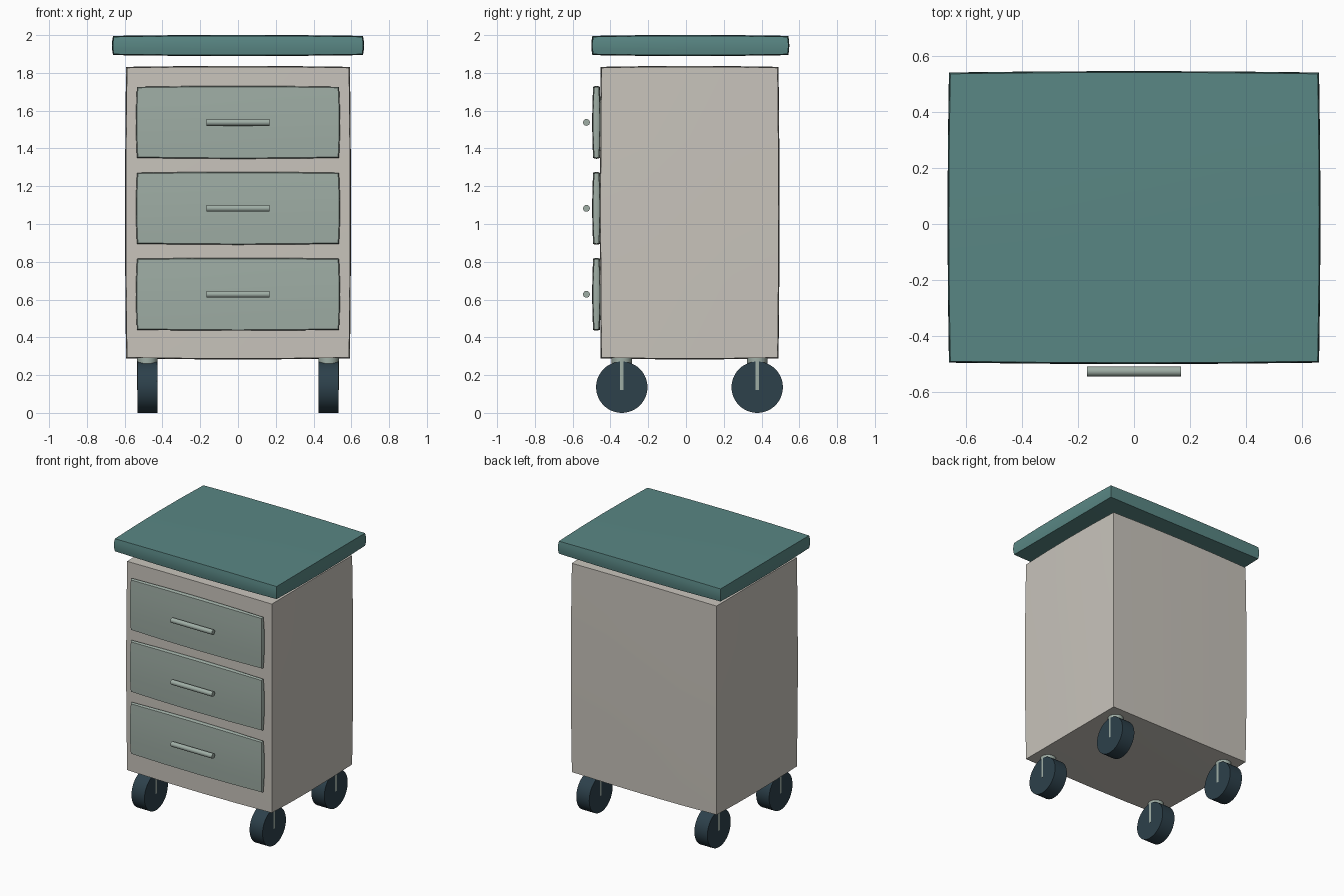
import bpy, bmesh, math
from mathutils import Matrix

if "Cube" in bpy.data.objects:
    bpy.data.objects.remove(bpy.data.objects["Cube"])


def material(name, rgb):
    m = bpy.data.materials.new(name)
    m.diffuse_color = (*rgb, 1)
    m.use_nodes = True
    m.node_tree.nodes["Principled BSDF"].inputs["Base Color"].default_value = m.diffuse_color
    return m


TEAL = material("muted teal", (0.10, 0.24, 0.23))
CREAM = material("warm grey", (0.58, 0.55, 0.50))
SAGE = material("sage green", (0.345, 0.42, 0.375))
NAVY = material("dark slate", (0.026, 0.052, 0.070))


def finish(name, bm, mat):
    bmesh.ops.recalc_face_normals(bm, faces=bm.faces)
    me = bpy.data.meshes.new(name)
    bm.to_mesh(me)
    bm.free()
    ob = bpy.data.objects.new(name, me)
    bpy.context.collection.objects.link(ob)
    me.materials.append(mat)
    bpy.ops.object.select_all(action='DESELECT')
    ob.select_set(True)
    bpy.context.view_layer.objects.active = ob
    bpy.ops.object.shade_smooth_by_angle(angle=math.radians(35))
    return ob


def pillow_box(name, centre, half, mat, bulge=0.010):
    """Box whose faces and edges swell outward very slightly."""
    bm = bmesh.new()
    bmesh.ops.create_cube(bm, size=2)
    bmesh.ops.subdivide_edges(bm, edges=bm.edges[:], cuts=3, use_grid_fill=True)
    for v in bm.verts:
        u = v.co.copy()
        for i in range(3):
            a, b = u[(i + 1) % 3], u[(i + 2) % 3]
            swell = bulge * (2 - a * a - b * b) / 2
            v.co[i] = centre[i] + u[i] * (half[i] + swell)
    return finish(name, bm, mat)


def rod(name, centre, radius, length, axis, mat, sides=32):
    bm = bmesh.new()
    turn = Matrix.Rotation(math.pi / 2, 4, 'Y') if axis == 'X' else Matrix()
    bmesh.ops.create_cone(bm, cap_ends=True, segments=sides, radius1=radius,
                          radius2=radius, depth=length,
                          matrix=Matrix.Translation(centre) @ turn)
    return finish(name, bm, mat)


# cabinet body and floating top
pillow_box("cabinet_body", (0, 0.019, 1.06), (0.588, 0.466, 0.767), CREAM)
pillow_box("cabinet_top", (0, 0.023, 1.945), (0.657, 0.514, 0.046), TEAL)

# three drawer fronts with bar handles
for i, z in enumerate((0.628, 1.083, 1.538)):
    pillow_box(f"drawer_front_{i + 1}", (0, -0.474, z), (0.53, 0.013, 0.183), SAGE)
    rod(f"drawer_handle_{i + 1}", (0, -0.527, z), 0.018, 0.336, 'X', SAGE, 24)

# four casters: wheel with a stem running down through it
for sx, side in ((-1, "left"), (1, "right")):
    for y, end in ((-0.34, "front"), (0.377, "back")):
        x = sx * 0.48
        rod(f"wheel_{end}_{side}", (x, y, 0.136), 0.136, 0.105, 'X', NAVY, 48)
        rod(f"caster_stem_{end}_{side}", (x, y, 0.2125), 0.0534, 0.181, 'Z', SAGE)
